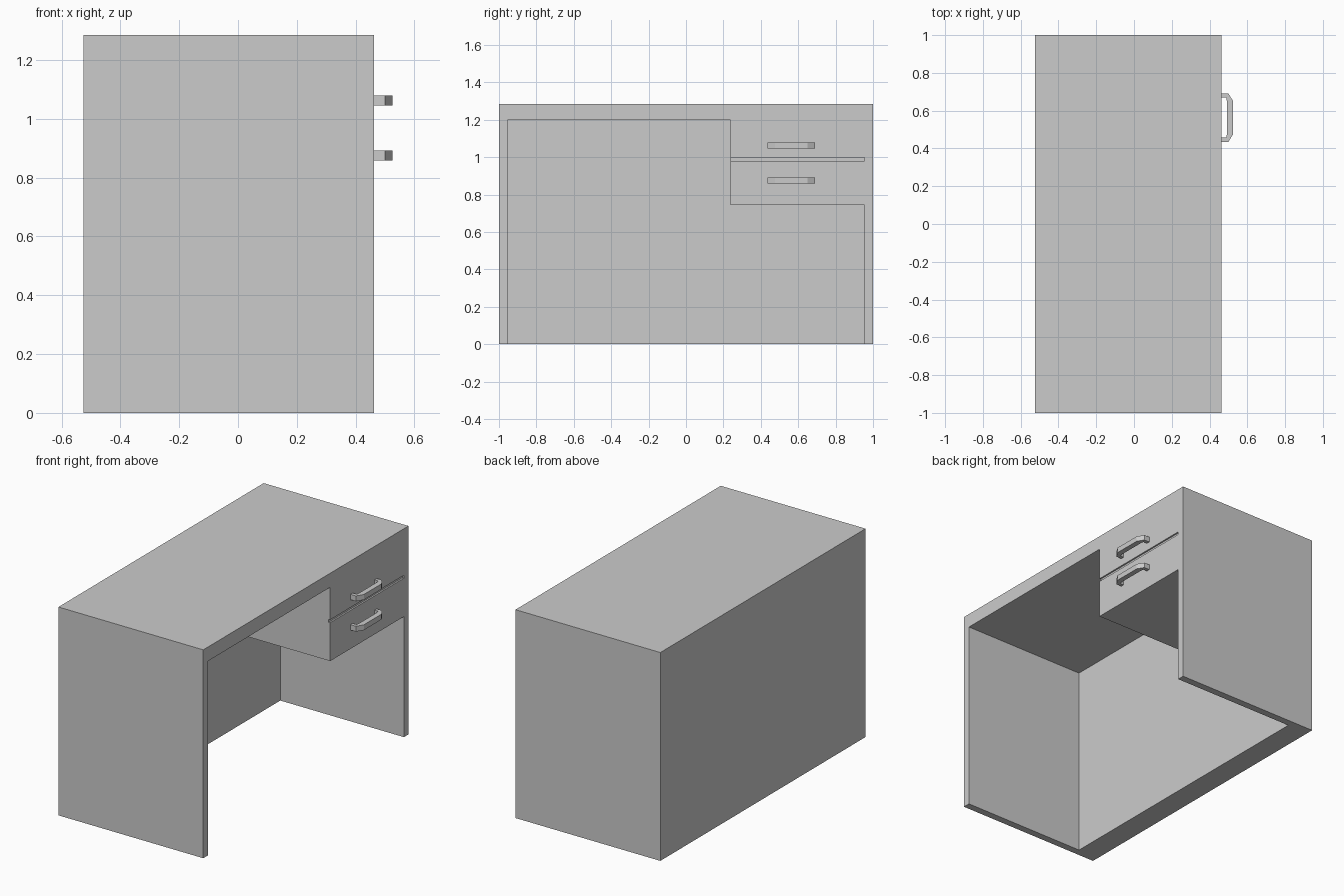
import bpy
import bmesh

if "Cube" in bpy.data.objects:
    bpy.data.objects.remove(bpy.data.objects["Cube"], do_unlink=True)

grey = bpy.data.materials.new("plain grey")
grey.use_nodes = True
grey.diffuse_color = (0.6, 0.6, 0.6, 1)
grey.node_tree.nodes["Principled BSDF"].inputs["Base Color"].default_value = (0.6, 0.6, 0.6, 1)


def prism(name, points, offset):
    """Extrude a flat polygon by the offset vector into a closed solid."""
    bm = bmesh.new()
    face = bm.faces.new([bm.verts.new(p) for p in points])
    new = bmesh.ops.extrude_face_region(bm, geom=[face])["geom"]
    bmesh.ops.translate(bm, vec=offset,
                        verts=[v for v in new if isinstance(v, bmesh.types.BMVert)])
    bmesh.ops.recalc_face_normals(bm, faces=bm.faces)
    mesh = bpy.data.meshes.new(name)
    bm.to_mesh(mesh)
    bm.free()
    mesh.materials.append(grey)
    obj = bpy.data.objects.new(name, mesh)
    bpy.context.collection.objects.link(obj)
    return obj


def along_x(name, profile, x0, x1):
    return prism(name, [(x0, y, z) for y, z in profile], (x1 - x0, 0, 0))


def rect(y0, y1, z0, z1):
    return [(y0, z0), (y1, z0), (y1, z1), (y0, z1)]


def cut(target, cutter):
    cutter.hide_render = True
    mod = target.modifiers.new("cut", 'BOOLEAN')
    mod.operation = 'DIFFERENCE'
    mod.solver = 'EXACT'
    mod.object = cutter
    bpy.context.view_layer.objects.active = target
    bpy.ops.object.modifier_apply(modifier=mod.name)
    bpy.data.objects.remove(cutter, do_unlink=True)


FRONT, BACK, INNER_BACK = 0.463, -0.525, -0.38

# Desk body: solid block with the knee space cut out around the drawer box
desk = along_x("desk_body", rect(-1, 1, 0, 1.285), BACK, FRONT)
knee = [(-0.955, -0.1), (0.955, -0.1), (0.955, 0.743),
        (0.237, 0.743), (0.237, 1.198), (-0.955, 1.198)]
cut(desk, along_x("knee_space_cutter", knee, INNER_BACK, FRONT + 0.1))

# Gap between the two drawers
cut(desk, along_x("drawer_gap_cutter", rect(0.2, 0.955, 0.98, 0.998), FRONT - 0.01, FRONT + 0.1))

# Drawer handles: bracket outline with chamfered corners
MID_Y = 0.563
half = [(FRONT, 0.128), (0.5, 0.128), (0.525, 0.087)]
inner = [(0.492, 0.087), (0.488, 0.106), (FRONT, 0.106)]
outline = ([(x, MID_Y + y) for x, y in half]
           + [(x, MID_Y - y) for x, y in reversed(half)]
           + [(x, MID_Y - y) for x, y in reversed(inner)]
           + [(x, MID_Y + y) for x, y in inner])
for name, z in (("upper_drawer_handle", 1.046), ("lower_drawer_handle", 0.859)):
    prism(name, [(x, y, z) for x, y in outline], (0, 0, 0.033))
